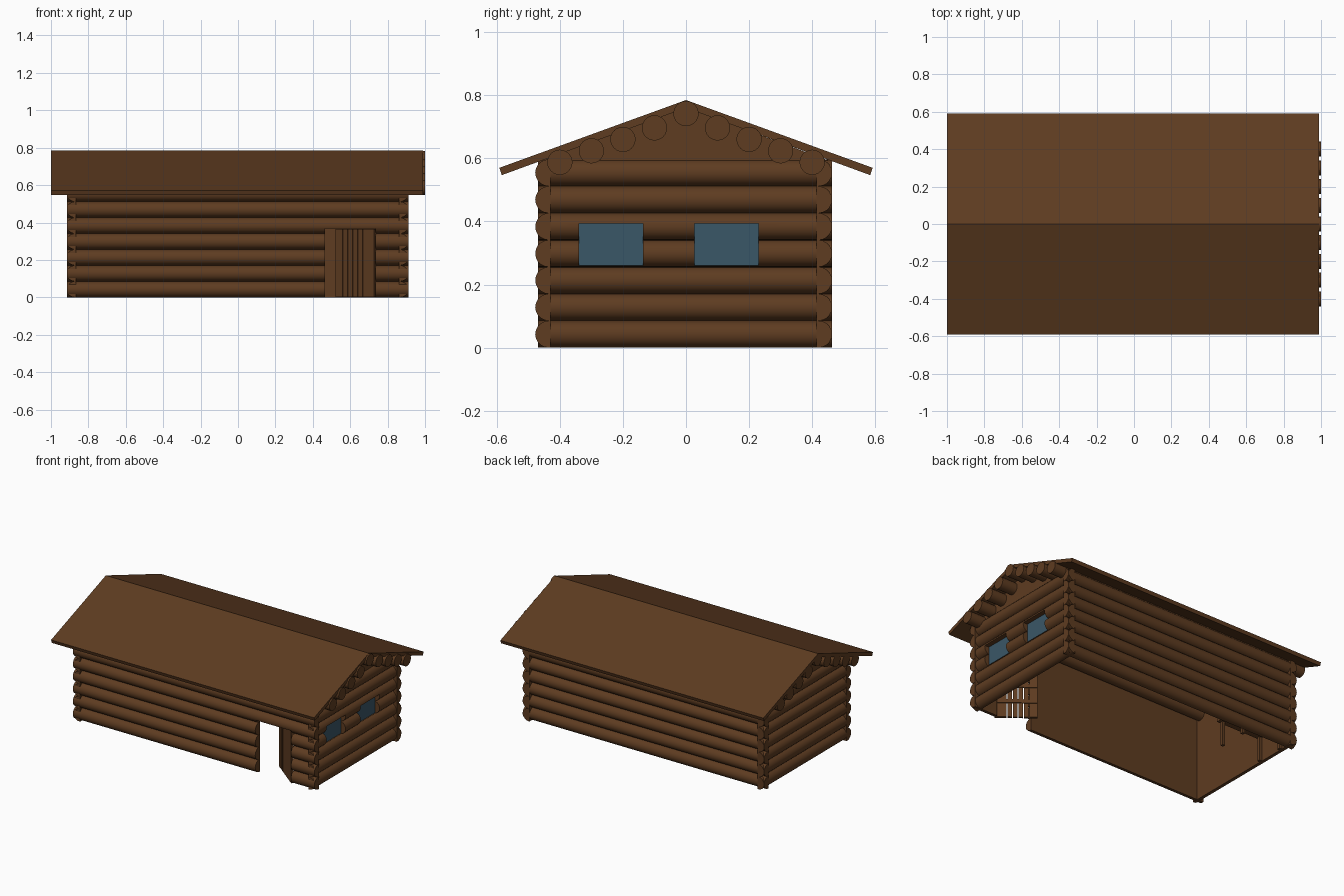
import bpy, bmesh, math
from mathutils import Matrix, Vector

if "Cube" in bpy.data.objects:
    bpy.data.objects.remove(bpy.data.objects["Cube"])


def material(name, rgb):
    m = bpy.data.materials.new(name)
    m.diffuse_color = (*rgb, 1)
    m.use_nodes = True
    m.node_tree.nodes["Principled BSDF"].inputs["Base Color"].default_value = m.diffuse_color
    return m


WOOD = material("wood", (0.112, 0.045, 0.015))
GLASS = material("glass", (0.042, 0.095, 0.135))


def finish(name, bm, mat=WOOD, smooth=False):
    bmesh.ops.recalc_face_normals(bm, faces=bm.faces)
    me = bpy.data.meshes.new(name)
    bm.to_mesh(me)
    bm.free()
    ob = bpy.data.objects.new(name, me)
    bpy.context.collection.objects.link(ob)
    me.materials.append(mat)
    if smooth:
        bpy.ops.object.select_all(action='DESELECT')
        ob.select_set(True)
        bpy.context.view_layer.objects.active = ob
        bpy.ops.object.shade_smooth_by_angle(angle=math.radians(35))
    return ob


def add_box(bm, lo, hi):
    lo, hi = Vector(lo), Vector(hi)
    bmesh.ops.create_cube(bm, size=1, matrix=Matrix.Translation((lo + hi) / 2) @ Matrix.Diagonal((*(hi - lo), 1)))


def box(name, lo, hi, mat=WOOD):
    bm = bmesh.new()
    add_box(bm, lo, hi)
    return finish(name, bm, mat)


def prism(name, pts, vec, smooth=False):
    bm = bmesh.new()
    f = bm.faces.new([bm.verts.new(p) for p in pts])
    r = bmesh.ops.extrude_face_region(bm, geom=[f])
    bmesh.ops.translate(bm, vec=vec, verts=[v for v in r["geom"] if isinstance(v, bmesh.types.BMVert)])
    return finish(name, bm, WOOD, smooth)


def cut(ob, lo, hi):
    cutter = box("cutter", lo, hi)
    cutter.hide_render = True
    mod = ob.modifiers.new("opening", 'BOOLEAN')
    mod.operation, mod.solver, mod.object = 'DIFFERENCE', 'EXACT', cutter
    bpy.context.view_layer.objects.active = ob
    bpy.ops.object.modifier_apply(modifier=mod.name)
    bpy.data.objects.remove(cutter)


# Log wall section: half-round bumps on a thin flat lining
LOGS, WALL_H, DEPTH, SEG = 7, 0.597, 0.043, 10
H = WALL_H / LOGS
section = [(-0.006, 0)]
for i in range(LOGS):
    for k in range(SEG + (i == LOGS - 1)):
        a = math.pi * k / SEG
        section.append((DEPTH * math.sin(a), H * (i + 0.5) - H / 2 * math.cos(a)))
section.append((-0.006, WALL_H))

front = prism("front_wall", [(-0.915, -0.435 - d, z) for d, z in section], (1.827, 0, 0), True)
back = prism("back_wall", [(-0.915, 0.42 + d, z) for d, z in section], (1.827, 0, 0), True)
right = prism("right_wall", [(0.867 + d, -0.47, z) for d, z in section], (0, 0.933, 0), True)
left = prism("left_wall", [(-0.872 - d, -0.47, z) for d, z in section], (0, 0.933, 0), True)

# Door opening and windows
cut(front, (0.465, -0.6, -0.1), (0.735, -0.3, 0.368))
for n, (y0, y1) in enumerate([(-0.34, -0.137), (0.027, 0.23)]):
    cut(right, (0.8, y0, 0.26), (1.0, y1, 0.393))
    box(f"window_pane_{n}", (0.868, y0, 0.26), (0.876, y1, 0.393), GLASS)

# Roof and gables
SLOPE = 0.215 / 0.592
prism("roof", [(-1, -0.592, 0.57), (-1, 0, 0.785), (-1, 0.592, 0.57),
               (-1, 0.584, 0.547), (-1, 0, 0.76), (-1, -0.584, 0.547)], (1.99, 0, 0))
for name, x in (("right_gable", 0.867), ("left_gable", -0.89)):
    prism(name, [(x, -0.455, 0.594), (x, 0.45, 0.594), (x, 0, 0.762)], (0.018, 0, 0))

# Roof purlins under the roof slopes
for i in range(-4, 5):
    y = i * 0.1
    z = 0.742 if i == 0 else 0.733 - SLOPE * abs(y)
    bm = bmesh.new()
    bmesh.ops.create_cone(bm, cap_ends=True, segments=24, radius1=0.04, radius2=0.04, depth=2.0,
                          matrix=Matrix.Translation((0, y, z)) @ Matrix.Rotation(math.pi / 2, 4, 'Y'))
    finish(f"purlin_{i + 4}", bm, WOOD, True)

# Open door: planks and battens, hinged on the right of the opening
bm = bmesh.new()
edges = [0, 0.08, 0.114, 0.148, 0.182, 0.216, 0.27]
for a, b in zip(edges, edges[1:]):
    add_box(bm, (a + 0.003, -0.008, 0.003), (b - 0.003, 0.008, 0.366))
for z in (0.1, 0.21, 0.33):
    add_box(bm, (0.003, -0.014, z), (0.267, -0.004, z + 0.025))
door = finish("door", bm)
door.location = (0.735, -0.46, 0)
door.rotation_euler.z = math.atan2(0.168, -0.214)

# Table in the back left corner
bm = bmesh.new()
add_box(bm, (-0.868, 0.16, 0.165), (-0.53, 0.40, 0.185))
for x in (-0.855, -0.56):
    for y in (0.18, 0.37):
        add_box(bm, (x - 0.01, y - 0.01, 0), (x + 0.01, y + 0.01, 0.17))
finish("table", bm)
